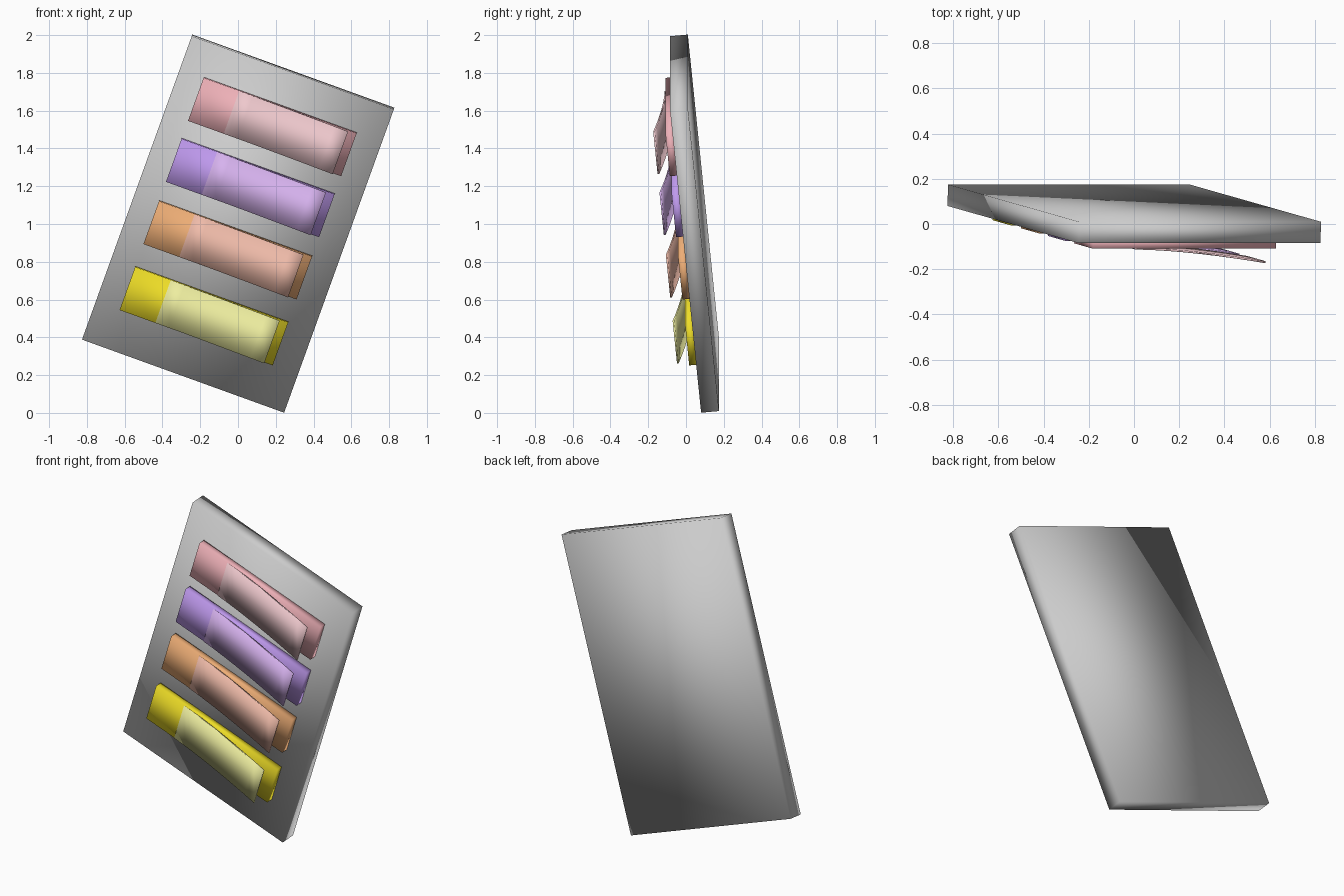
import bpy, bmesh
from mathutils import Matrix, Vector

if "Cube" in bpy.data.objects:
    bpy.data.objects.remove(bpy.data.objects["Cube"])

# Tilted frame of the board: across, outward (front), up its face
U = Vector((1.07, 0, -0.387)).normalized()
V = Vector((0.575, -0.165, 1.61)).normalized()
N = U.cross(V).normalized()
V = N.cross(U).normalized()
ORIGIN = Vector((-0.826, 0.08, 0.388))
FRAME = Matrix((U, V, N)).transposed().to_4x4()
FRAME.translation = ORIGIN

W, H, T = 1.138, 1.716, 0.095      # board width, height, thickness
SHEET = 0.042                      # strip thickness


def material(name, rgb):
    m = bpy.data.materials.new(name)
    m.diffuse_color = (*rgb, 1)
    m.use_nodes = True
    m.node_tree.nodes["Principled BSDF"].inputs["Base Color"].default_value = m.diffuse_color
    return m


def extrude_profile(name, profile, v0, v1, mat=None):
    """Extrude a closed (u, height) outline along the board's upward axis."""
    bm = bmesh.new()
    face = bm.faces.new([bm.verts.new((u, v0, h)) for u, h in profile])
    res = bmesh.ops.extrude_face_region(bm, geom=[face])
    verts = [g for g in res["geom"] if isinstance(g, bmesh.types.BMVert)]
    bmesh.ops.translate(bm, verts=verts, vec=(0, v1 - v0, 0))
    bmesh.ops.transform(bm, matrix=FRAME, verts=bm.verts)
    bmesh.ops.recalc_face_normals(bm, faces=bm.faces)
    for f in bm.faces:
        f.smooth = True            # soft shading over the plain slabs
    me = bpy.data.meshes.new(name)
    bm.to_mesh(me)
    bm.free()
    ob = bpy.data.objects.new(name, me)
    bpy.context.collection.objects.link(ob)
    if mat:
        me.materials.append(mat)
    return ob


def rect(u0, u1, h0, h1):
    return [(u0, h0), (u1, h0), (u1, h1), (u0, h1)]


# Flap outline: flush at the left, curling outward to the right
STEPS = 8
top, under = [], []
for i in range(STEPS + 1):
    t = i / STEPS
    u = 0.335 + 0.615 * t
    h = 0.046 + 0.061 * t ** 1.6
    top.append((u, h))
    under.append((u, h - 0.009))
flap_profile = under + top[::-1]

# Board
extrude_profile("board", rect(0, W, -T, 0), 0, H)

# Four coloured strips, each with a lighter lifted flap
strips = [
    ("yellow", 0.22, (0.85, 0.72, 0.02), (0.85, 0.85, 0.35)),
    ("orange", 0.593, (0.85, 0.42, 0.18), (0.87, 0.50, 0.40)),
    ("purple", 0.945, (0.52, 0.32, 0.85), (0.68, 0.45, 0.86)),
    ("red", 1.29, (0.86, 0.44, 0.48), (0.86, 0.58, 0.61)),
]
for name, v, dark, light in strips:
    extrude_profile(name + "_strip", rect(0.134, 0.996, -0.005, SHEET),
                    v, v + 0.243, material(name, dark))
    extrude_profile(name + "_flap", flap_profile, v + 0.001, v + 0.242,
                    material(name + "_light", light))
